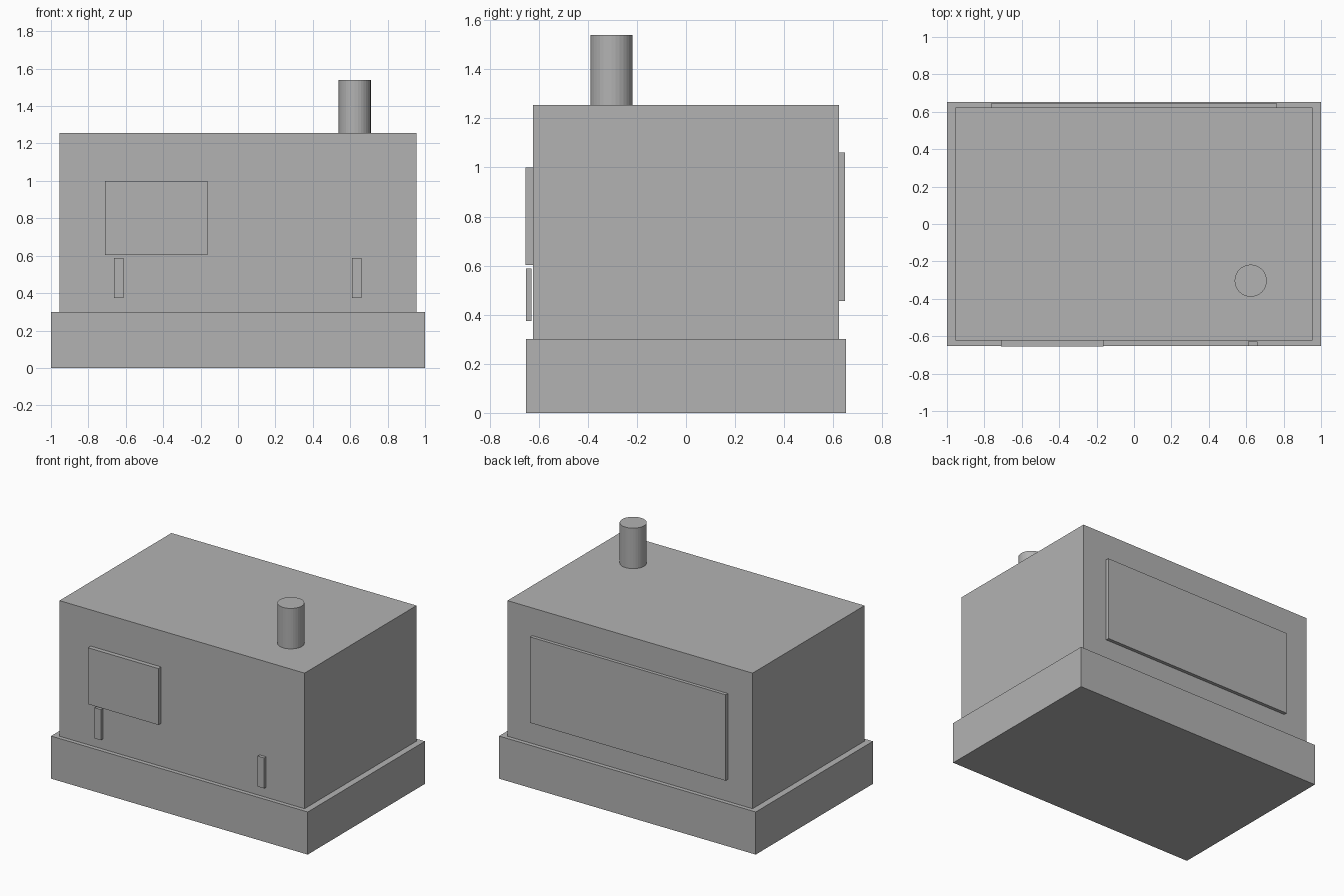
import bpy
import bmesh
from mathutils import Matrix, Vector

cube = bpy.data.objects.get("Cube")
if cube:
    bpy.data.objects.remove(cube, do_unlink=True)

# Single plain grey finish
grey = bpy.data.materials.new("plain_grey")
grey.use_nodes = True
colour = (0.45, 0.45, 0.45, 1)
grey.diffuse_color = colour
grey.node_tree.nodes["Principled BSDF"].inputs["Base Color"].default_value = colour


def add_object(name, bm):
    mesh = bpy.data.meshes.new(name)
    bm.to_mesh(mesh)
    bm.free()
    mesh.materials.append(grey)
    obj = bpy.data.objects.new(name, mesh)
    bpy.context.collection.objects.link(obj)
    return obj


def box(name, low, high):
    """Box between two opposite corners."""
    low, high = Vector(low), Vector(high)
    place = Matrix.Translation((low + high) / 2) @ Matrix.Diagonal((*(high - low), 1))
    bm = bmesh.new()
    bmesh.ops.create_cube(bm, size=1, matrix=place)
    return add_object(name, bm)


def cylinder(name, centre, radius, bottom, top, sides):
    """Upright flat-sided cylinder."""
    bm = bmesh.new()
    place = Matrix.Translation((*centre, (bottom + top) / 2))
    bmesh.ops.create_cone(bm, cap_ends=True, segments=sides, radius1=radius,
                          radius2=radius, depth=top - bottom, matrix=place)
    return add_object(name, bm)


BODY_Y = 0.623
BASE_TOP = 0.3
BODY_TOP = 1.255

# Base plinth and main housing
box("base", (-1, -0.652, 0), (1, 0.652, BASE_TOP))
box("body", (-0.955, -BODY_Y, BASE_TOP), (0.955, BODY_Y, BODY_TOP))

# Front control panel and large rear panel
box("control_panel", (-0.711, -0.654, 0.603), (-0.163, -BODY_Y, 1.0))
box("rear_panel", (-0.762, BODY_Y, 0.455), (0.762, 0.647, 1.06))

# Pair of upright front handles, standing slightly off the body
for side, x in (("right", -0.637), ("left", 0.634)):
    box(side + "_handle", (x - 0.025, -0.651, 0.374), (x + 0.025, -0.629, 0.589))

# Exhaust pipe on the roof
cylinder("exhaust_pipe", (0.624, -0.303), 0.086, BODY_TOP, 1.54, 32)
